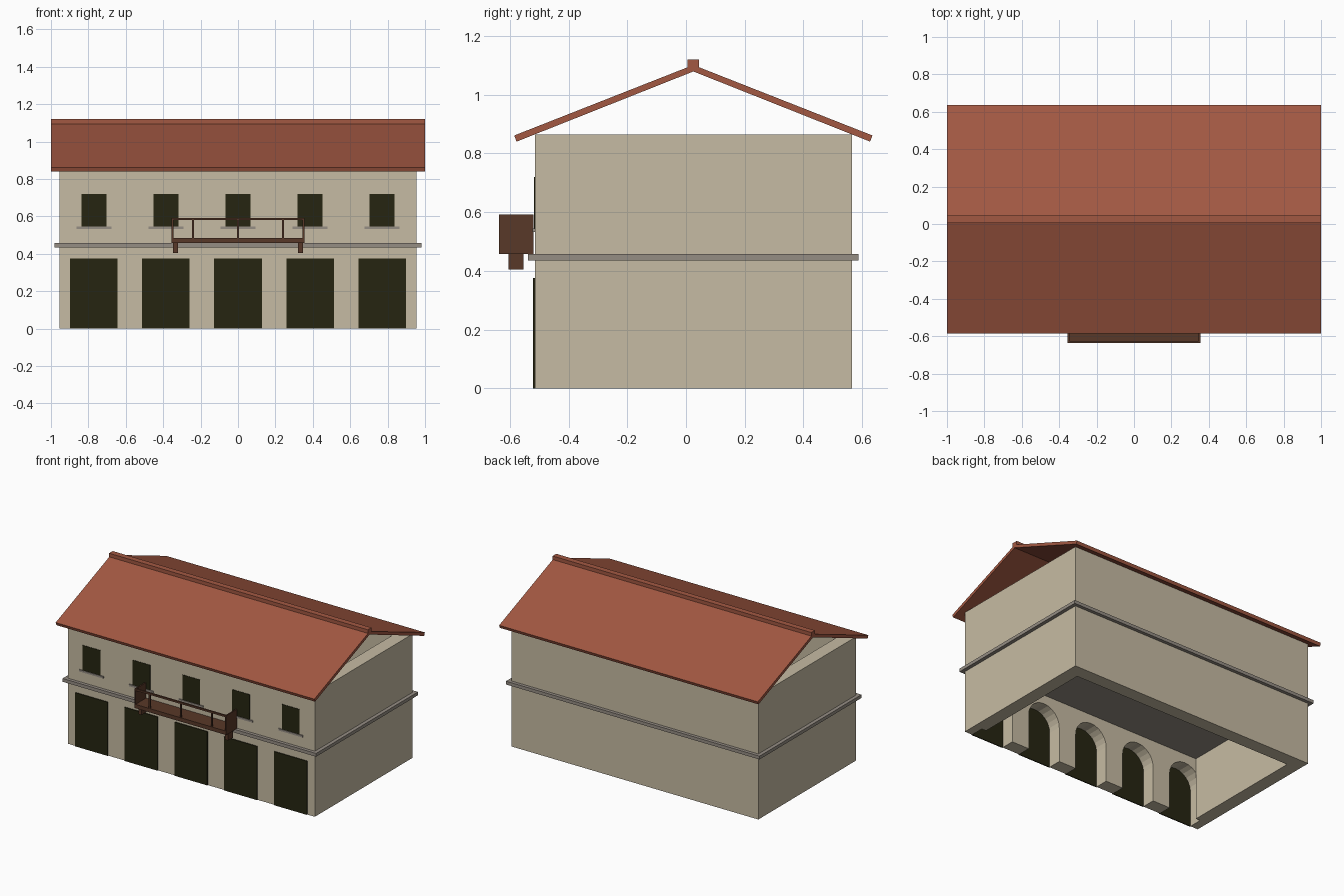
import bpy, bmesh, math

old = bpy.data.objects.get("Cube")
if old:
    bpy.data.objects.remove(old, do_unlink=True)


def material(name, srgb):
    m = bpy.data.materials.new(name)
    lin = [((c / 255 + 0.055) / 1.055) ** 2.4 for c in srgb]
    m.diffuse_color = (*lin, 1)
    m.use_nodes = True
    m.node_tree.nodes["Principled BSDF"].inputs["Base Color"].default_value = (*lin, 1)
    return m


plaster = material("plaster", (198, 187, 163))
tile = material("terracotta", (162, 88, 66))
stone = material("grey stone", (149, 141, 132))
wood = material("dark wood", (88, 56, 40))
dark = material("dark opening", (38, 37, 17))


def finish(name, bm, mat):
    bmesh.ops.recalc_face_normals(bm, faces=bm.faces)
    me = bpy.data.meshes.new(name)
    bm.to_mesh(me)
    bm.free()
    me.materials.append(mat)
    ob = bpy.data.objects.new(name, me)
    bpy.context.collection.objects.link(ob)
    return ob


def extrude(name, points, offset, mat):
    """Closed prism from a flat outline pushed along an offset."""
    bm = bmesh.new()
    face = bm.faces.new([bm.verts.new(p) for p in points])
    new = bmesh.ops.extrude_face_region(bm, geom=[face])["geom"]
    bmesh.ops.translate(bm, vec=offset,
                        verts=[v for v in new if isinstance(v, bmesh.types.BMVert)])
    return finish(name, bm, mat)


def box(name, x, y, z, mat):
    pts = [(x[0], y[0], z[0]), (x[1], y[0], z[0]), (x[1], y[1], z[0]), (x[0], y[1], z[0])]
    return extrude(name, pts, (0, 0, z[1] - z[0]), mat)


# Main dimensions
HX, FRONT, BACK, TOP, T = 0.955, -0.515, 0.565, 0.865, 0.094
MID = (FRONT + BACK) / 2
bays = [i * 0.385 for i in range(-2, 3)]

# Front wall with a row of arched openings
R, SPRING, SEG = 0.125, 0.248, 12
outline = [(HX, FRONT, 0), (HX, FRONT, TOP), (-HX, FRONT, TOP), (-HX, FRONT, 0)]
for x in bays:
    outline.append((x - R, FRONT, 0))
    for k in range(SEG + 1):
        a = math.pi * (1 - k / SEG)
        outline.append((x + R * math.cos(a), FRONT, SPRING + R * math.sin(a)))
    outline.append((x + R, FRONT, 0))
extrude("front_wall", outline, (0, T, 0), plaster)

# Back and side walls, open at the gables
box("back_wall", (-HX, HX), (BACK - T, BACK), (0, TOP), plaster)
for side, s in (("left", 1), ("right", -1)):
    box(side + "_wall", sorted((s * HX, s * (HX - T))), (FRONT + T, BACK - T), (0, TOP), plaster)

# Upper floor slab, showing outside as a belt
box("floor_slab", (-0.98, 0.98), (FRONT - 0.023, BACK + 0.023), (0.435, 0.458), stone)

# Door panels, window panels and sills
for n, x in enumerate(bays, 1):
    box(f"door_panel_{n}", (x - 0.127, x + 0.127), (FRONT - 0.006, FRONT + 0.001), (0, 0.375), dark)
    box(f"window_panel_{n}", (x - 0.068, x + 0.068), (FRONT - 0.003, FRONT + 0.001), (0.545, 0.72), dark)
    box(f"window_sill_{n}", (x - 0.093, x + 0.093), (FRONT - 0.007, FRONT + 0.001), (0.532, 0.545), stone)

# Two sloping roof slabs and the ridge cap
for side, s in (("front", -1), ("back", 1)):
    section = [(0, 1.079), (0, 1.101), (0.61, 0.861), (0.602, 0.84)]
    extrude(side + "_roof", [(-1, MID + s * y, z) for y, z in section], (2, 0, 0), tile)
box("ridge_cap", (-1, 1), (MID - 0.02, MID + 0.02), (1.095, 1.12), tile)

# Balcony: deck, solid ends, rail, posts and brackets
Y0, Y1 = -0.637, -0.52
box("balcony_deck", (-0.355, 0.355), (Y0, Y1), (0.457, 0.484), wood)
box("balcony_rail", (-0.355, 0.355), (Y0, Y0 + 0.012), (0.58, 0.592), wood)
for side, s in (("left", 1), ("right", -1)):
    box("balcony_end_" + side, sorted((s * 0.355, s * 0.346)), (Y0, Y1), (0.457, 0.592), wood)
    box("balcony_bracket_" + side, sorted((s * 0.347, s * 0.322)), (-0.605, -0.553), (0.404, 0.458), wood)
for n, x in enumerate((-0.24, 0, 0.24), 1):
    box(f"balcony_post_{n}", (x - 0.005, x + 0.005), (Y0 + 0.001, Y0 + 0.011), (0.48, 0.585), wood)
